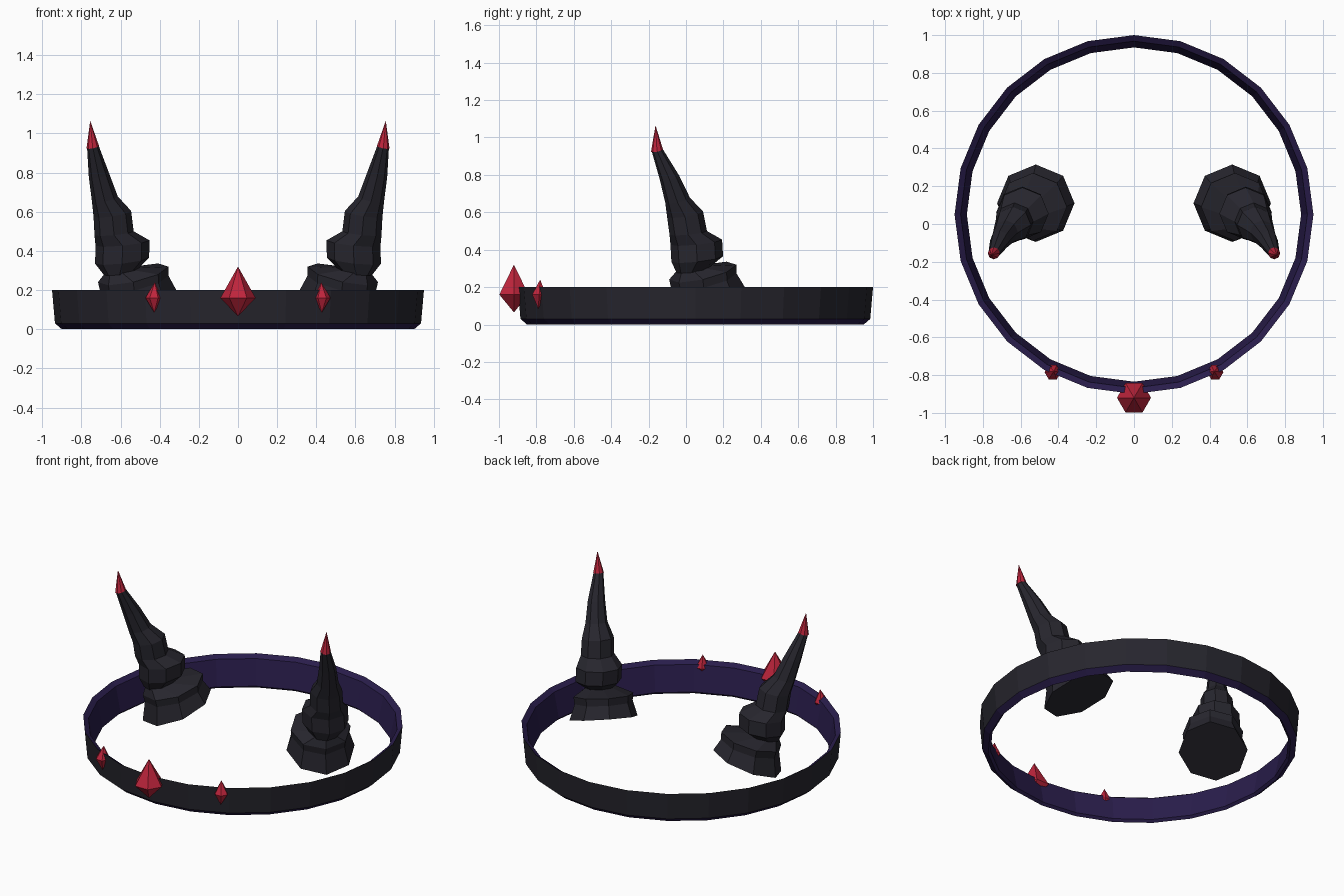
import bpy
from math import sin, cos, pi
from mathutils import Vector

if "Cube" in bpy.data.objects:
    bpy.data.objects.remove(bpy.data.objects["Cube"])


def material(name, rgb):
    m = bpy.data.materials.new(name)
    m.diffuse_color = (*rgb, 1)
    m.use_nodes = True
    m.node_tree.nodes["Principled BSDF"].inputs["Base Color"].default_value = m.diffuse_color
    return m


DARK = material("dark_stone", (0.02, 0.019, 0.027))
RED = material("red_crystal", (0.52, 0.018, 0.045))
PURPLE = material("purple_lining", (0.022, 0.012, 0.07))


def make(name, verts, faces, mats, face_mats=None):
    me = bpy.data.meshes.new(name)
    me.from_pydata(verts, [], faces)
    for m in mats:
        me.materials.append(m)
    if face_mats:
        for p, i in zip(me.polygons, face_mats):
            p.material_index = i
    me.update()
    ob = bpy.data.objects.new(name, me)
    bpy.context.collection.objects.link(ob)
    return ob


def loft(name, rings, n, mat, side=1):
    """rings: (x, y, z, radius, slope_x, slope_y); zero radius makes a point.
    side = -1 mirrors the part across x = 0."""
    verts, faces, starts = [], [], []
    for x, y, z, r, sx, sy in rings:
        starts.append(len(verts))
        for i in range(n if r else 1):
            dx, dy = r * cos(2 * pi * i / n), r * sin(2 * pi * i / n)
            verts.append((side * (x + dx), y + dy, z + sx * dx + sy * dy))
    for k in range(len(rings) - 1):
        a, b = starts[k], starts[k + 1]
        for i in range(n):
            j = (i + 1) % n
            if not rings[k][3]:
                f = (a, b + j, b + i)
            elif not rings[k + 1][3]:
                f = (a + i, a + j, b)
            else:
                f = (a + i, a + j, b + j, b + i)
            faces.append(f)
    if rings[0][3]:
        faces.append(tuple(reversed(range(n))))
    if rings[-1][3]:
        faces.append(tuple(range(starts[-1], starts[-1] + n)))
    if side < 0:
        faces = [tuple(reversed(f)) for f in faces]
    return make(name, verts, faces, [mat])


# Circlet: closed profile (radius, z) turned around 24 sides, purple inside
profile = [(0.90, 0), (0.935, 0.03), (0.95, 0.2), (0.918, 0.18), (0.885, 0.015)]
N, P = 24, len(profile)
verts = [(r * sin(2 * pi * i / N), 0.05 - r * cos(2 * pi * i / N), z)
         for i in range(N) for r, z in profile]
faces, fm = [], []
for i in range(N):
    a, b = i * P, (i + 1) % N * P
    for k in range(P):
        l = (k + 1) % P
        faces.append((a + k, b + k, b + l, a + l))
        fm.append(0 if k == 1 else 1)
make("circlet", verts, faces, [DARK, PURPLE], fm)

# Horns: tilted collar, ridged shaft and crystal tip, mirrored left and right
collar = [(0.52, 0.11, 0.14, 0.205, -0.29, 0.29),
          (0.53, 0.095, 0.235, 0.175, -0.22, 0.22),
          (0.535, 0.09, 0.28, 0.18, -0.22, 0.22),
          (0.59, 0.04, 0.30, 0.09, -0.15, 0.15)]
shaft = [(0.605, 0.03, 0.285, 0.08, -0.1, 0.1),
         (0.592, 0.06, 0.35, 0.138, -0.11, 0.11),
         (0.59, 0.055, 0.44, 0.138, -0.1, 0.1),
         (0.633, 0.012, 0.49, 0.1, -0.1, 0.1),
         (0.642, -0.005, 0.59, 0.096, -0.15, 0.15),
         (0.68, -0.045, 0.665, 0.066, -0.2, 0.2),
         (0.71, -0.088, 0.785, 0.052, -0.2, 0.2),
         (0.742, -0.155, 0.935, 0.029, -0.2, 0.2)]
tip = [(0.742, -0.155, 0.93, 0.032, -0.2, 0.2), (0.755, -0.163, 1.065, 0, 0, 0)]
for label, s in (("left", -1), ("right", 1)):
    loft(label + "_horn_collar", collar, 8, DARK, s)
    loft(label + "_horn_shaft", shaft, 8, DARK, s)
    loft(label + "_horn_tip", tip, 8, RED, s)
    # Small side gem
    loft(label + "_small_gem", [(0.428, -0.79, 0.085, 0, 0, 0),
                                (0.43, -0.785, 0.16, 0.043, 0, 0),
                                (0.425, -0.78, 0.24, 0, 0, 0)], 6, RED, s)

# Large front gem
loft("front_gem", [(0, -0.92, 0.065, 0, 0, 0), (0, -0.92, 0.16, 0.09, 0, 0),
                   (0, -0.92, 0.32, 0, 0, 0)], 6, RED)
